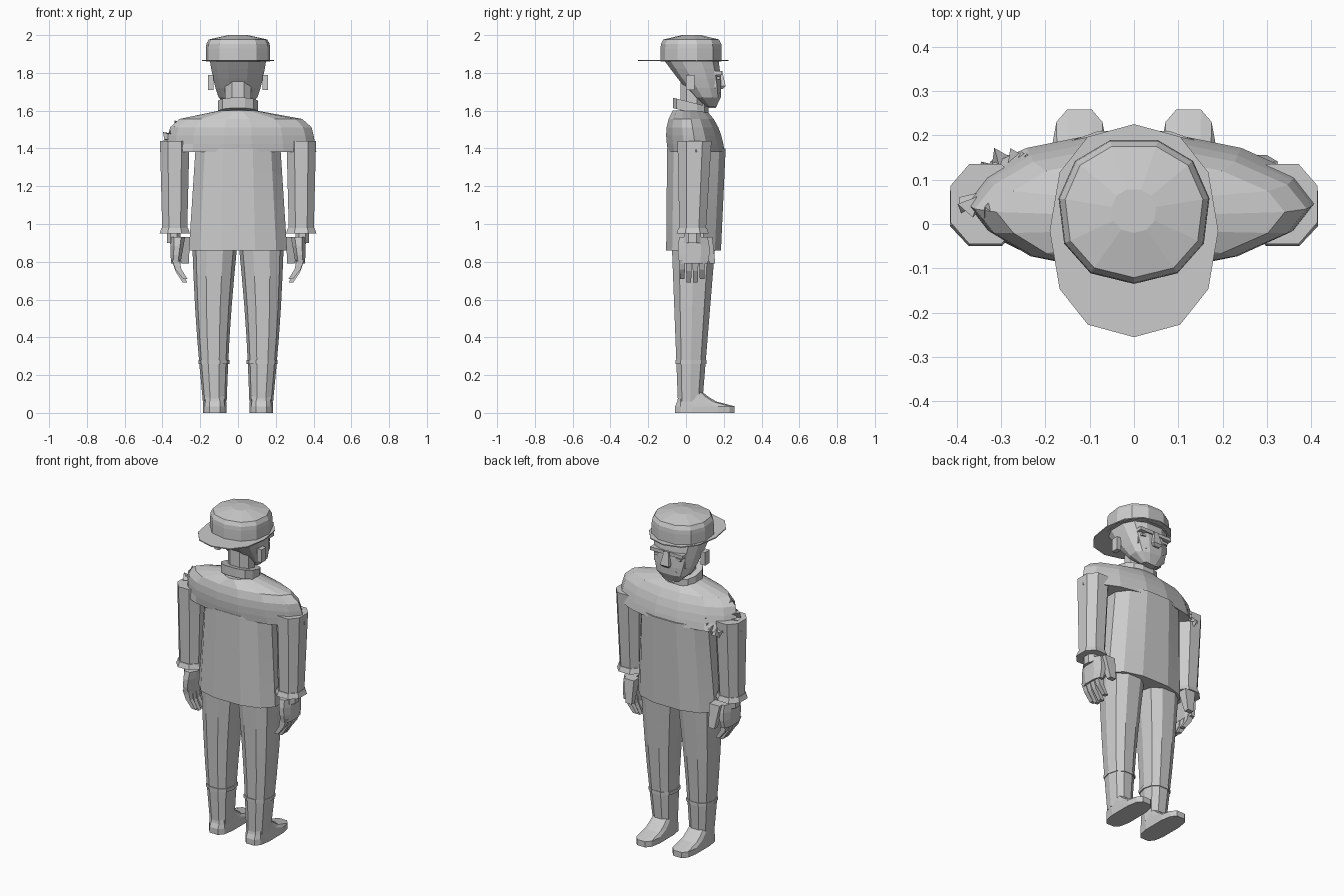
import bpy, bmesh, math, random
from mathutils import Vector

random.seed(4)
default_cube = bpy.data.objects.get("Cube")
if default_cube:
    bpy.data.objects.remove(default_cube, do_unlink=True)

grey = bpy.data.materials.new("plain_grey")
grey.use_nodes = True
shade = (.6, .6, .6, 1)
grey.diffuse_color = shade
grey.node_tree.nodes["Principled BSDF"].inputs["Base Color"].default_value = shade


def finish(name, bm):
    """Turn a bmesh into a flat shaded object."""
    bmesh.ops.recalc_face_normals(bm, faces=bm.faces)
    mesh = bpy.data.meshes.new(name)
    bm.to_mesh(mesh)
    bm.free()
    mesh.materials.append(grey)
    obj = bpy.data.objects.new(name, mesh)
    bpy.context.collection.objects.link(obj)
    return obj


def outline(sides, power=2, flat_front=True):
    """Unit superellipse, with a flat side or a corner at the front."""
    points = []
    for i in range(sides):
        angle = math.tau * (i + flat_front / 2) / sides - math.pi / 2
        points.append([math.copysign(abs(value) ** (2 / power), value)
                       for value in (math.cos(angle), math.sin(angle))])
    widest = max(abs(x) for x, y in points)
    deepest = max(abs(y) for x, y in points)
    return [(x / widest, y / deepest) for x, y in points]


def stack(name, shape, bottom, top, steps, rule, tilt=0, side=1):
    """Skin level rings; the rule gives centre x, centre y, radius x, radius y at a height."""
    bm = bmesh.new()
    loops = []
    for step in range(steps + 1):
        t = step / steps
        z = bottom + (top - bottom) * t
        cx, cy, rx, ry = rule(t)
        loops.append([bm.verts.new((side * (cx + rx * x), cy + ry * y, z + tilt * ry * y))
                      for x, y in shape])
    for low, high in zip(loops, loops[1:]):
        for i in range(len(shape)):
            j = (i + 1) % len(shape)
            bm.faces.new((low[i], low[j], high[j], high[i]))
    bm.faces.new(loops[0])
    bm.faces.new(loops[-1])
    return finish(name, bm)


def stack_pair(name, *settings):
    """Mirrored left and right copies of a stack."""
    for label, side in (("left_", 1), ("right_", -1)):
        stack(label + name, *settings, side=side)


square = outline(4)
octagon = outline(8, 2.3)
rounded = outline(12, 2.5)

# Jacket body and shoulders
stack("jacket_body", rounded, .86, 1.4, 4,
      lambda t: (0, .04 + .015 * t, .26 - .035 * t, .145 + .01 * t))
shoulders = stack("jacket_shoulders", outline(14, 1.75), 1.38, 1.6, 5, lambda t: (
    0, .055 - .035 * t, .1 + .28 * (1 - t ** 8) + .035 * (1 - t), .15 - .06 * t ** 3))

# Dented right shoulder with a fan of torn folds
for vertex in shoulders.data.vertices:
    if vertex.co.x < -.25 and 1.4 < vertex.co.z < 1.57:
        vertex.co.x += .03
centre = Vector((-.3, .1, 1.46))
normal = Vector((-.4, .7, .5)).normalized()
across = normal.cross(Vector((0, 0, 1))).normalized()
upward = across.cross(normal)
bm = bmesh.new()
hub = bm.verts.new(centre - normal * .02)
rim = []
folds = 32
for i in range(folds):
    angle = math.tau * i / folds
    direction = across * math.cos(angle) + upward * math.sin(angle)
    lift = random.uniform(0, .02) if i % 2 else -.025
    rim.append(bm.verts.new(centre + direction * random.uniform(.08, .12) + normal * lift))
for i in range(folds):
    bm.faces.new((hub, rim[i], rim[(i + 1) % folds]))
finish("right_shoulder_torn_folds", bm)

# Sleeves with flared cuffs
stack_pair("sleeve", octagon, .96, 1.44, 6, lambda t: (
    .335, .035 + .01 * t, .066 + .012 * t, .07 + .02 * t))
stack_pair("cuff", octagon, .95, .98, 1, lambda t: (
    .335, .035, .08 - .01 * t, .085 - .01 * t))

# Hands with inward curling fingers
stack_pair("wrist", octagon, .9, .97, 1, lambda t: (.34, .035, .035, .045))
stack_pair("palm", octagon, .79, .93, 3, lambda t: (
    .33 - .01 * t, .04, .025 + .015 * t, .075 + .01 * math.sin(math.pi * t)))
stack_pair("thumb", square, .79, .93, 2, lambda t: (
    .28 + .01 * t, .14 - .03 * t, .02 + .015 * t, .015 + .015 * t))
for number, finger in enumerate(("little", "ring", "middle", "index")):
    finger_y = -.02 + .035 * number
    tip = .69 if finger in ("ring", "middle") else .71
    stack_pair(finger + "_finger", square, tip, .81, 2, lambda t: (
        .28 + .05 * math.sqrt(t), finger_y, .012 + .008 * t, .012 + .004 * t))

# Trousers with a raised line below the knee
stack_pair("trouser_leg", outline(10, 2.4), .06, .89, 5, lambda t: (
    .123 + .008 * math.sin(math.pi * t), .022 + .018 * t, .063 + .056 * t, .065 + .05 * t))
stack_pair("trouser_hem", outline(10, 2.4), .26, .28, 1, lambda t: (
    .127, .026, .082, .082))

# Shoes
stack_pair("sole", outline(12, 3.2), 0, .035, 1, lambda t: (.123, .1, .063, .158))
stack_pair("shoe_upper", outline(12, 3.2), .035, .11, 3, lambda t: (
    .123, .1 - .075 * math.sqrt(t), .063 - .007 * t, .158 - .095 * math.sqrt(t)))

# Neck and tilted collar
stack("neck", octagon, 1.58, 1.76, 1, lambda t: (0, .03, .07, .06))
stack("collar", rounded, 1.59, 1.645, 2, lambda t: (0, .025, .105, .095), tilt=-.25)

# Head narrowing to the chin
stack("head", outline(12, 2.6), 1.62, 1.87, 5, lambda t: (
    0, .135 - .108 * t, .05 + .1 * t ** .4, .025 + .12 * t ** .6))
stack_pair("ear", square, 1.71, 1.79, 1, lambda t: (.145, .022, .015, .022))

# Facial features
stack("nose", square, 1.73, 1.81, 1, lambda t: (0, .18, .03 - .016 * t, .03 - .018 * t))
stack("nostrils", square, 1.715, 1.73, 1, lambda t: (0, .18, .02 + .01 * t, .015 + .015 * t))
stack_pair("brow", square, 1.79, 1.81, 1, lambda t: (.065, .16, .045, .03))
stack_pair("eye", square, 1.765, 1.78, 1, lambda t: (.06, .165, .03, .015))
stack_pair("cheek", square, 1.72, 1.76, 1, lambda t: (.075, .145, .03, .015))
stack("moustache", square, 1.69, 1.71, 1, lambda t: (0, .165, .065 - .025 * t, .015))
stack("lower_lip", square, 1.665, 1.68, 1, lambda t: (0, .155, .035, .015))
stack("chin", square, 1.615, 1.65, 1, lambda t: (0, .14, .03, .02))

# Cap with a thin brim that is longest at one end
stack("cap_crown", outline(11, 2.2, False), 1.86, 2, 6, lambda t: (
    0, .03, .05 + .12 * math.sqrt(1 - t ** 8), .05 + .115 * math.sqrt(1 - t ** 8)))
stack("cap_brim", outline(12, 2.3, False), 1.862, 1.868, 1, lambda t: (0, -.015, .19, .24))
